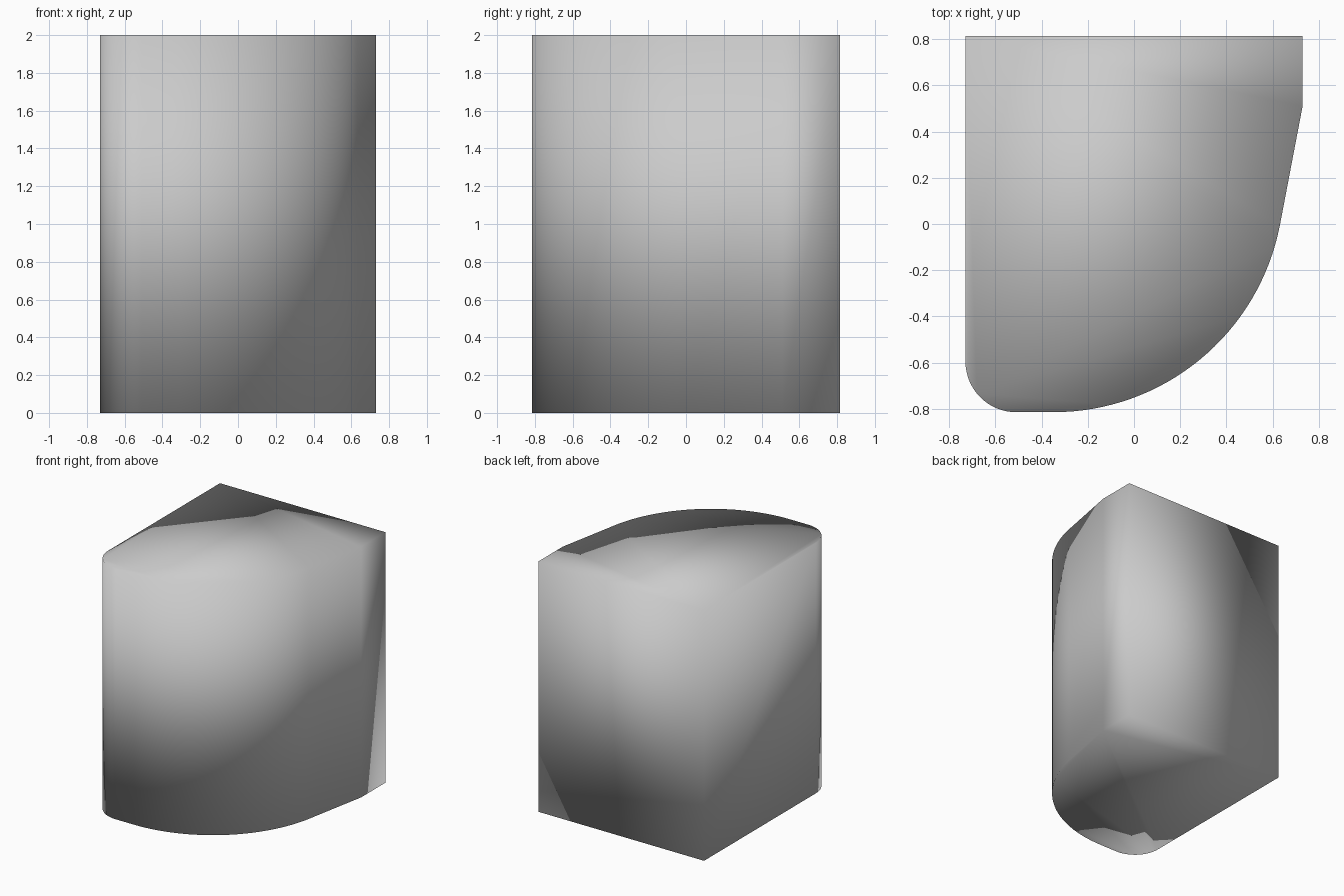
import bpy, bmesh
from math import sin, cos, radians

if "Cube" in bpy.data.objects:
    bpy.data.objects.remove(bpy.data.objects["Cube"])


def arc(cx, cy, r, start, end, n):
    """Points along an arc, angles in degrees."""
    angles = [radians(start + (end - start) * i / n) for i in range(n + 1)]
    return [(cx + r * cos(a), cy + r * sin(a)) for a in angles]


# Outline: square back, small round front-left corner, large sweep to the right
outline = [(0.73, 0.815), (-0.73, 0.815)]
outline += arc(-0.51, -0.595, 0.22, 180, 270, 16)
outline += arc(-0.35, 0.185, 1.0, -90, -11, 32)
outline += [(0.73, 0.51)]

# Extrude the outline into a solid block
bm = bmesh.new()
base = bm.faces.new([bm.verts.new((x, y, 0)) for x, y in outline])
result = bmesh.ops.extrude_face_region(bm, geom=[base], use_keep_orig=True)
top = [v for v in result["geom"] if isinstance(v, bmesh.types.BMVert)]
bmesh.ops.translate(bm, verts=top, vec=(0, 0, 2))
bmesh.ops.recalc_face_normals(bm, faces=bm.faces)
for face in bm.faces:
    face.smooth = True

mesh = bpy.data.meshes.new("rounded_block")
bm.to_mesh(mesh)
bm.free()
block = bpy.data.objects.new("rounded_block", mesh)
bpy.context.collection.objects.link(block)
